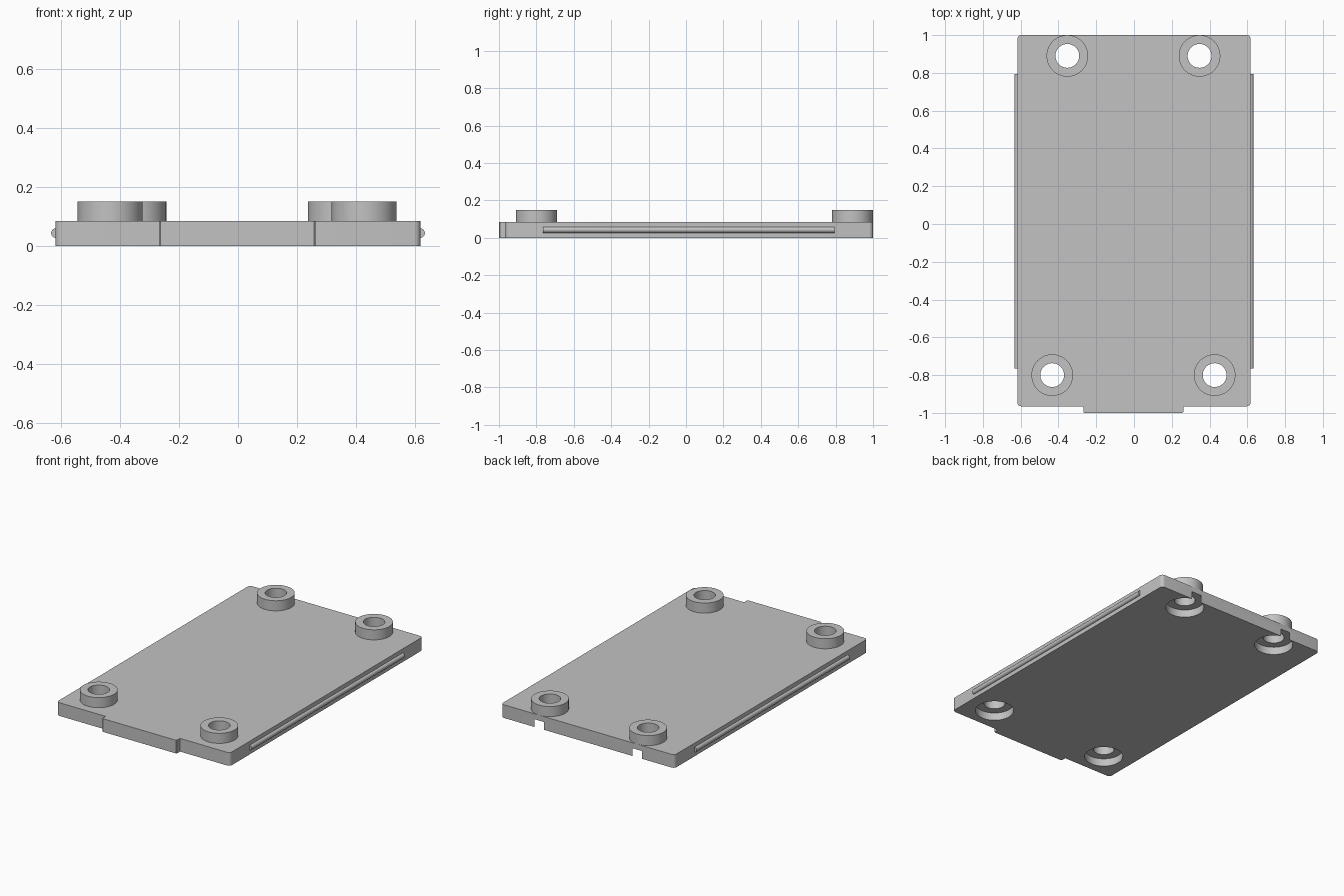
import bpy
import bmesh
from math import cos, sin, pi, radians

cube = bpy.data.objects.get("Cube")
if cube:
    bpy.data.objects.remove(cube, do_unlink=True)

grey = bpy.data.materials.new("light grey plastic")
grey.use_nodes = True
colour = (0.54, 0.54, 0.54, 1)
grey.diffuse_color = colour
grey.node_tree.nodes["Principled BSDF"].inputs["Base Color"].default_value = colour

SIDE, FRONT, BACK = 0.618, -0.965, 1.0
TOP, BOSS_TOP, BORE_TOP = 0.085, 0.15, 0.05
BOSS_R, HOLE_R, BORE_R = 0.11, 0.063, 0.115
SEGMENTS = 64
bosses = {
    "back_right": (-0.353, 0.89), "back_left": (0.347, 0.89),
    "front_right": (-0.433, -0.8), "front_left": (0.427, -0.8),
}


def finish(name, bm):
    bmesh.ops.recalc_face_normals(bm, faces=bm.faces)
    mesh = bpy.data.meshes.new(name)
    bm.to_mesh(mesh)
    bm.free()
    mesh.materials.append(grey)
    obj = bpy.data.objects.new(name, mesh)
    bpy.context.collection.objects.link(obj)
    return obj


def smooth(obj):
    bpy.ops.object.select_all(action='DESELECT')
    obj.select_set(True)
    bpy.context.view_layer.objects.active = obj
    bpy.ops.object.shade_smooth_by_angle(angle=radians(30))


def lathe(name, profile, centre, closed):
    """Spin an (r, z) profile about a vertical axis."""
    bm = bmesh.new()
    rings = []
    for r, z in profile:
        rings.append([bm.verts.new((centre[0] + r * cos(2 * pi * i / SEGMENTS),
                                    centre[1] + r * sin(2 * pi * i / SEGMENTS), z))
                      for i in range(SEGMENTS)])
    pairs = list(zip(rings, rings[1:]))
    if closed:
        pairs.append((rings[-1], rings[0]))
    else:
        bm.faces.new(rings[0])
        bm.faces.new(rings[-1])
    for a, b in pairs:
        for i in range(SEGMENTS):
            j = (i + 1) % SEGMENTS
            bm.faces.new((a[i], a[j], b[j], b[i]))
    return finish(name, bm)


# Plate outline: rounded corners, with a shallow tab on the front edge
def corner(sx, y, sy, start, r=0.022):
    cx, cy = sx * (SIDE - r), y - sy * r
    return [(cx + r * cos(start + pi / 2 * i / 6), cy + r * sin(start + pi / 2 * i / 6))
            for i in range(7)]


outline = (corner(1, BACK, 1, 0) + corner(-1, BACK, 1, pi / 2)
           + corner(-1, FRONT, -1, pi)
           + [(-0.268, FRONT), (-0.268, -0.995), (-0.263, -1),
              (0.257, -1), (0.262, -0.995), (0.262, FRONT)]
           + corner(1, FRONT, -1, 3 * pi / 2))
bm = bmesh.new()
base = bm.faces.new([bm.verts.new((x, y, 0)) for x, y in outline])
top = bmesh.ops.extrude_face_region(bm, geom=[base], use_keep_orig=True)["geom"]
bmesh.ops.translate(bm, vec=(0, 0, TOP),
                    verts=[v for v in top if isinstance(v, bmesh.types.BMVert)])
plate = finish("base_plate", bm)

# Through holes with wide counterbores underneath; the back ones break the edge
for name, centre in bosses.items():
    cutter = lathe("hole_cutter", [(BORE_R, -0.05), (BORE_R, BORE_TOP),
                                   (HOLE_R, BORE_TOP), (HOLE_R, 0.2)], centre, False)
    cutter.hide_render = True
    cut = plate.modifiers.new("hole", 'BOOLEAN')
    cut.operation = 'DIFFERENCE'
    cut.solver = 'EXACT'
    cut.object = cutter
    bpy.context.view_layer.objects.active = plate
    bpy.ops.object.modifier_apply(modifier=cut.name)
    bpy.data.objects.remove(cutter, do_unlink=True)
smooth(plate)

# Raised ring around each hole
for name, centre in bosses.items():
    smooth(lathe(name + "_boss", [(BOSS_R, TOP), (BOSS_R, BOSS_TOP),
                                  (HOLE_R, BOSS_TOP), (HOLE_R, TOP)], centre, True))

# Half-round rail along each long side
for name, s in (("left_rail", 1), ("right_rail", -1)):
    bpy.ops.mesh.primitive_cylinder_add(vertices=32, radius=0.016, depth=1.56,
                                        location=(s * (SIDE - 0.001), 0.015, 0.043),
                                        rotation=(pi / 2, 0, 0))
    rail = bpy.context.object
    rail.name = name
    rail.data.materials.append(grey)
    smooth(rail)
